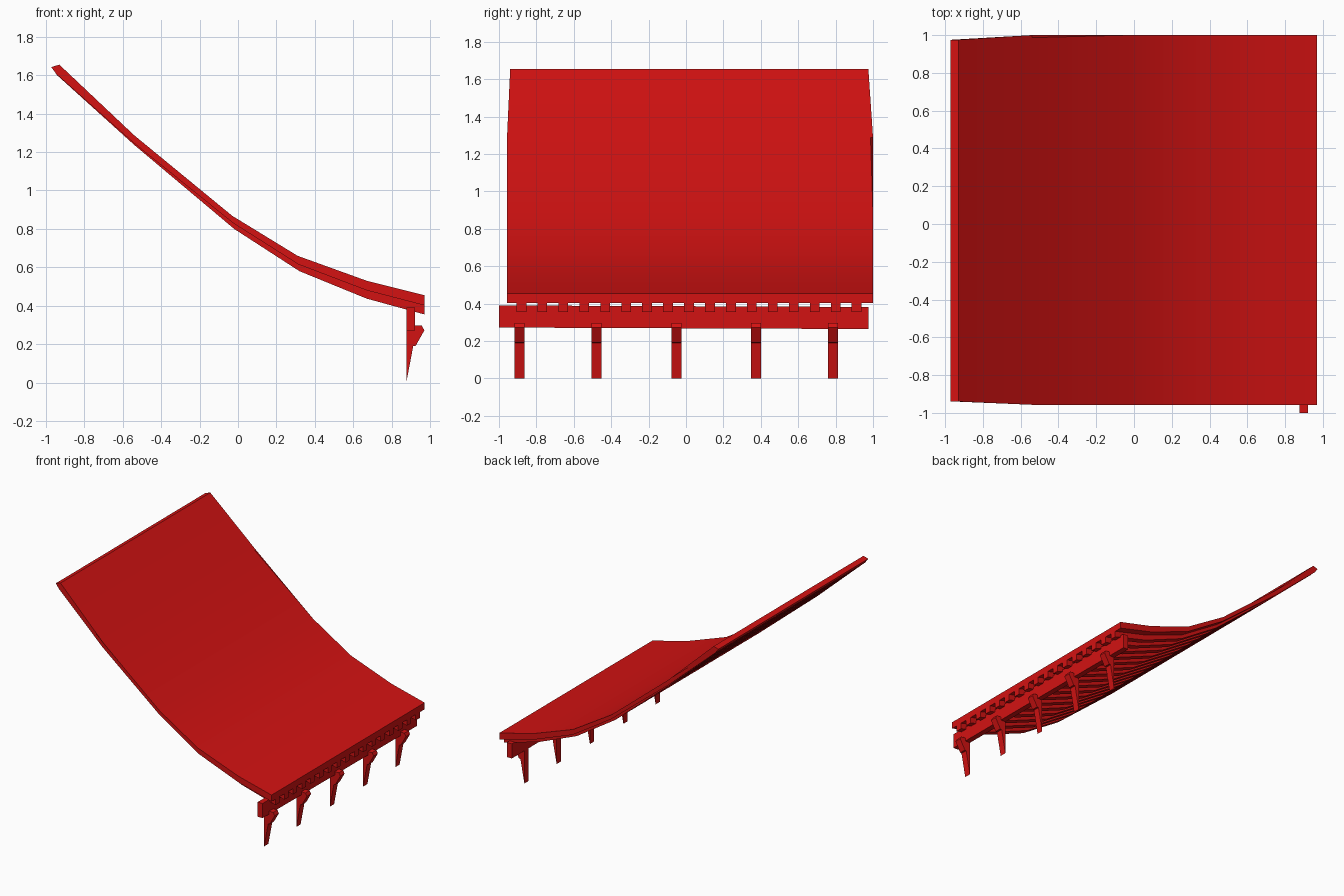
import bpy, bmesh

if "Cube" in bpy.data.objects:
    bpy.data.objects.remove(bpy.data.objects["Cube"])

red = bpy.data.materials.new("red_paint")
red.diffuse_color = (0.65, 0.006, 0.006, 1)
red.use_nodes = True
red.node_tree.nodes["Principled BSDF"].inputs["Base Color"].default_value = red.diffuse_color


def extrude_profile(name, profile, y0, y1, smooth=False):
    """Closed (x, z) profile swept from y0 to y1; returns the object."""
    bm = bmesh.new()
    near = [bm.verts.new((x, y0, z)) for x, z in profile]
    far = [bm.verts.new((x, y1, z)) for x, z in profile]
    n = len(profile)
    for i in range(n):
        j = (i + 1) % n
        bm.faces.new((near[i], near[j], far[j], far[i]))
    bm.faces.new(near[::-1])
    bm.faces.new(far)
    bmesh.ops.recalc_face_normals(bm, faces=bm.faces)
    mesh = bpy.data.meshes.new(name)
    bm.to_mesh(mesh)
    bm.free()
    mesh.materials.append(red)
    obj = bpy.data.objects.new(name, mesh)
    bpy.context.collection.objects.link(obj)
    if smooth:
        bpy.ops.object.select_all(action='DESELECT')
        obj.select_set(True)
        bpy.context.view_layer.objects.active = obj
        bpy.ops.object.shade_smooth_by_angle(angle=0.5)
    return obj


# Sloping roof sheet: outer line, inner line, and rafter underside
top = [(-0.93, 1.655), (-0.54, 1.287), (-0.03, 0.868),
       (0.31, 0.66), (0.67, 0.53), (0.97, 0.455)]
under = [(-0.945, 1.605), (-0.54, 1.245), (-0.025, 0.83),
         (0.315, 0.615), (0.67, 0.48), (0.97, 0.402)]
rafter_low = [(-0.945, 1.603), (-0.54, 1.237), (-0.02, 0.80),
              (0.32, 0.58), (0.67, 0.437), (0.97, 0.355)]

roof = extrude_profile("roof_panel", top + under[::-1] + [(-0.972, 1.642)],
                       -0.957, 1.0, smooth=True)
# The ridge end is slightly narrower
for v in roof.data.vertices:
    if v.co.x < -0.9:
        v.co.y = -0.94 if v.co.y < 0 else 0.975

# Rafters under the sheet, fading out towards the ridge
for i in range(17):
    y = -0.88 + i * 0.112
    extrude_profile(f"rafter_{i + 1}", under + rafter_low[::-1],
                    y - 0.026, y + 0.026, smooth=True)

# Eave beam, very slightly sloping along its length
beam = extrude_profile("eave_beam", [(0.876, 0.272), (0.876, 0.39),
                                     (0.92, 0.39), (0.92, 0.272)], -1.0, 0.975)
for v in beam.data.vertices:
    if v.co.y > 0:
        v.co.z -= 0.008

# Pointed brackets hooked on the beam
hook = [(0.876, 0.285), (0.876, 0.0), (0.912, 0.19), (0.925, 0.192),
        (0.97, 0.272), (0.957, 0.296), (0.915, 0.296), (0.915, 0.285)]
for i, y in enumerate((-0.89, -0.478, -0.05, 0.375, 0.787)):
    extrude_profile(f"bracket_{i + 1}", hook, y - 0.027, y + 0.027)
